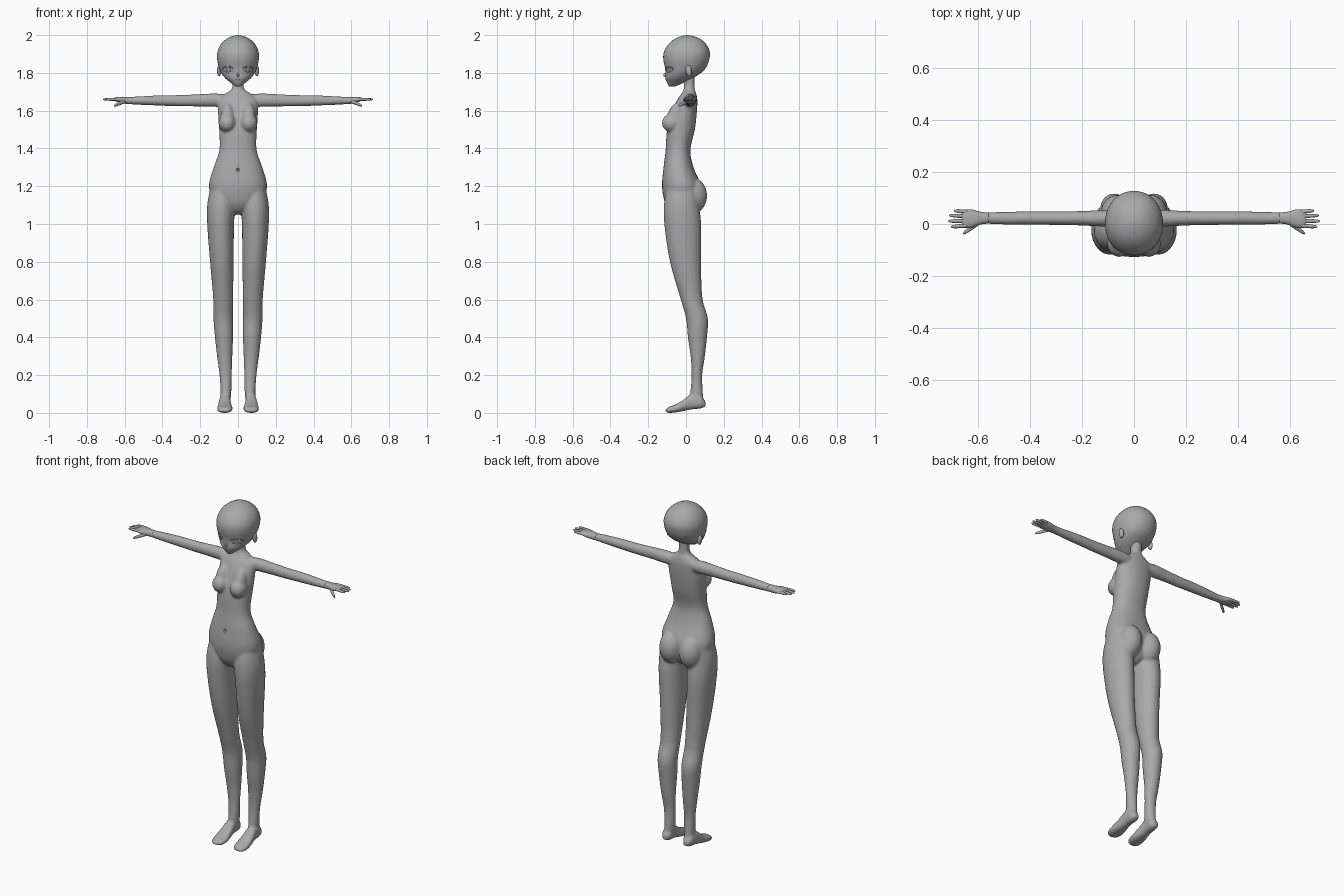
import bpy, bmesh, math
from mathutils import Matrix, Vector

cube = bpy.data.objects.get("Cube")
if cube:
    bpy.data.objects.remove(cube)

skin = bpy.data.materials.new("plain_grey")
skin.use_nodes = True
GREY = (0.4, 0.4, 0.4, 1)
skin.diffuse_color = GREY
skin.node_tree.nodes["Principled BSDF"].inputs["Base Color"].default_value = GREY


def sample(rows, t):
    """Smoothly interpolate the profile rows at position t."""
    i = 0
    while i < len(rows) - 2 and t > rows[i + 1][0]:
        i += 1

    def slope(k, c):
        lo, hi = rows[max(k - 1, 0)], rows[min(k + 1, len(rows) - 1)]
        return (hi[c] - lo[c]) / (hi[0] - lo[0])

    p, q = rows[i], rows[i + 1]
    h = q[0] - p[0]
    u = (t - p[0]) / h
    f = u * u * (3 - 2 * u)
    return [p[c] * (1 - f) + q[c] * f
            + h * u * (1 - u) * ((1 - u) * slope(i, c) - u * slope(i + 1, c))
            for c in range(1, 5)]


def loft(bm, rows, axis="z", side=1, power=2.0, steps=5, count=32):
    """Skin rounded sections; each row is position, low/high, low/high."""
    place = {"z": lambda t, a, b: (a * side, b, t),
             "y": lambda t, a, b: (a * side, t, b),
             "x": lambda t, a, b: (t * side, a, b)}[axis]
    stops = [p[0] + (q[0] - p[0]) * k / steps
             for p, q in zip(rows, rows[1:]) for k in range(steps)] + [rows[-1][0]]
    rings = []
    for t in stops:
        a0, a1, b0, b1 = sample(rows, t)
        ring = []
        for k in range(count):
            angle = math.tau * k / count
            c, s = math.cos(angle), math.sin(angle)
            ca = math.copysign(abs(c) ** (2 / power), c)
            sa = math.copysign(abs(s) ** (2 / power), s)
            ring.append(bm.verts.new(place(t, (a0 + a1 + (a1 - a0) * ca) / 2,
                                           (b0 + b1 + (b1 - b0) * sa) / 2)))
        rings.append(ring)
    for lower, upper in zip(rings, rings[1:]):
        for k in range(count):
            n = (k + 1) % count
            bm.faces.new((lower[k], lower[n], upper[n], upper[k]))
    bm.faces.new(rings[0])
    bm.faces.new(rings[-1])


def ball(bm, centre, size, turn=0.0):
    matrix = (Matrix.Translation(centre) @ Matrix.Rotation(turn, 4, "X")
              @ Matrix.Diagonal((*size, 1)))
    bmesh.ops.create_uvsphere(bm, u_segments=24, v_segments=16, radius=1, matrix=matrix)


def finish(bm, name):
    bmesh.ops.recalc_face_normals(bm, faces=bm.faces)
    mesh = bpy.data.meshes.new(name)
    bm.to_mesh(mesh)
    bm.free()
    mesh.materials.append(skin)
    for face in mesh.polygons:
        face.use_smooth = True
    obj = bpy.data.objects.new(name, mesh)
    bpy.context.collection.objects.link(obj)
    return obj


def mirrored(rows):
    return [(t, -half, half, front, back) for t, half, front, back in rows]


# Profiles: torso and head give height, half width, front, back
torso = mirrored([
    (1.05, .02, -.06, .02), (1.075, .06, -.09, .05), (1.12, .125, -.114, .07),
    (1.2, .154, -.127, .08), (1.3, .129, -.119, .04), (1.39, .099, -.108, .023),
    (1.5, .1, -.1, .047), (1.6, .106, -.07, .058), (1.66, .1, -.045, .06),
    (1.69, .068, -.024, .054), (1.715, .033, -.012, .046), (1.8, .03, -.015, .045)])
skull = mirrored([
    (1.728, .01, -.088, -.06), (1.735, .022, -.094, -.04), (1.752, .044, -.102, -.005),
    (1.772, .068, -.109, .035), (1.8, .089, -.109, .08), (1.83, .101, -.112, .107),
    (1.87, .11, -.12, .123), (1.91, .109, -.117, .126), (1.95, .092, -.094, .108),
    (1.98, .061, -.06, .076), (1.995, .029, -.024, .04), (2, .004, .004, .012)])
leg = [
    (.04, .042, .09, .02, .092), (.1, .036, .092, .022, .09), (.2, .033, .098, .03, .086),
    (.3, .03, .111, .024, .1), (.4, .026, .122, .01, .111), (.5, .025, .13, 0, .116),
    (.6, .026, .131, -.028, .088), (.8, .023, .148, -.085, .08),
    (1, .021, .163, -.115, .08), (1.1, .016, .163, -.117, .07), (1.2, .03, .145, -.1, .06)]
foot = [
    (-.108, .055, .09, .006, .018), (-.095, .038, .104, 0, .03), (-.06, .029, .111, .002, .043),
    (-.02, .033, .107, .008, .064), (.03, .04, .099, .018, .1), (.08, .04, .096, .024, .09),
    (.103, .053, .082, .034, .06)]
arm = [
    (.05, -.012, .052, 1.62, 1.685), (.12, -.01, .054, 1.62, 1.691),
    (.2, -.006, .05, 1.622, 1.688), (.3, -.004, .049, 1.623, 1.683),
    (.4, -.003, .049, 1.626, 1.682), (.5, -.002, .047, 1.63, 1.677),
    (.58, .001, .045, 1.634, 1.672)]
palm = [
    (.56, .002, .044, 1.635, 1.672), (.59, -.002, .047, 1.636, 1.672),
    (.62, -.013, .055, 1.641, 1.673), (.645, -.015, .056, 1.649, 1.671),
    (.662, -.006, .048, 1.654, 1.667)]

# Body: overlapping volumes fused into one smooth skin
bm = bmesh.new()
loft(bm, torso, power=2.2)
for side in (1, -1):
    loft(bm, leg, side=side)
    loft(bm, foot, axis="y", side=side, power=2.4)
    loft(bm, arm, axis="x", side=side)
    ball(bm, (side * .057, -.075, 1.535), (.046, .052, .05))
    ball(bm, (side * .056, -.06, 1.575), (.036, .038, .07), -.35)
    ball(bm, (side * .064, .035, 1.15), (.066, .077, .095))
body = finish(bm, "body")
fuse = body.modifiers.new("fuse", "REMESH")
fuse.mode = "VOXEL"
fuse.voxel_size = .006
fuse.use_smooth_shade = True
relax = body.modifiers.new("relax", "SMOOTH")
relax.factor = .5
relax.iterations = 8

# Navel
bm = bmesh.new()
ball(bm, (0, -.122, 1.287), (.007, .012, .011))
cutter = finish(bm, "navel_cutter")
cutter.hide_render = True
cutter.hide_set(True)
cutter.display_type = "WIRE"
dent = body.modifiers.new("navel", "BOOLEAN")
dent.operation = "DIFFERENCE"
dent.object = cutter

# Head with a small pointed nose
bm = bmesh.new()
loft(bm, skull, power=2.1, count=48)
ball(bm, (0, -.108, 1.789), (.007, .012, .011), .4)
finish(bm, "head")


def digit(bm, side, start, end, thick):
    """Tapered finger with a rounded tip."""
    start, end = Vector(start), Vector(end)
    rows = []
    for u, scale in ((0, 1), (.5, .95), (.85, .75), (.96, .45), (1, .1)):
        p, r = start.lerp(end, u), thick * scale
        rows.append((p.x, p.y - r, p.y + r, p.z - r, p.z + r))
    loft(bm, rows, axis="x", side=side, steps=3, count=12)


def face_curve(name, points, thick, closed=False):
    """Fine raised line that follows the front of the head."""
    curve = bpy.data.curves.new(name, "CURVE")
    curve.dimensions = "3D"
    curve.bevel_depth = thick
    curve.bevel_resolution = 2
    spline = curve.splines.new("POLY")
    spline.points.add(len(points) - 1)
    spline.use_cyclic_u = closed
    for point, (x, z) in zip(spline.points, points):
        _, half, front, back = sample(skull, z)
        depth = (1 - min(abs(x / half), 1) ** 2.1) ** (1 / 2.1)
        point.co = (x, (front + back) / 2 - (back - front) / 2 * depth, z, 1)
    curve.materials.append(skin)
    obj = bpy.data.objects.new(name, curve)
    bpy.context.collection.objects.link(obj)


for side, label in ((1, "left"), (-1, "right")):
    # Hand
    bm = bmesh.new()
    loft(bm, palm, axis="x", side=side, power=2.3)
    for y, tip, reach in ((.047, .051, .692), (.03, .033, .711),
                          (.012, .011, .715), (-.006, -.011, .705)):
        digit(bm, side, (.64, y, 1.66), (reach, tip, 1.66), .008)
    digit(bm, side, (.598, .004, 1.65), (.657, -.037, 1.626), .01)
    finish(bm, label + "_hand")

    # Ear
    bm = bmesh.new()
    ball(bm, (side * .1, .014, 1.812), (.011, .016, .03), .15)
    finish(bm, label + "_ear")

    # Eye lids, iris and lash
    turn = [math.tau * k / 24 for k in range(24)]
    face_curve(label + "_eye_rim", [(side * (.054 + .024 * math.cos(a)),
               1.818 + .014 * math.sin(a)) for a in turn], .0014, True)
    face_curve(label + "_iris", [(side * (.051 + .01 * math.cos(a)),
               1.818 + .012 * math.sin(a)) for a in turn], .001, True)
    face_curve(label + "_lash", [(side * (.054 + .028 * math.cos(a / 2)),
               1.819 + .016 * math.sin(a / 2)) for a in turn], .0025)

# Mouth
face_curve("mouth", [(k * .003, 1.764 + .0002 * k * k) for k in range(-4, 5)], .0011)
